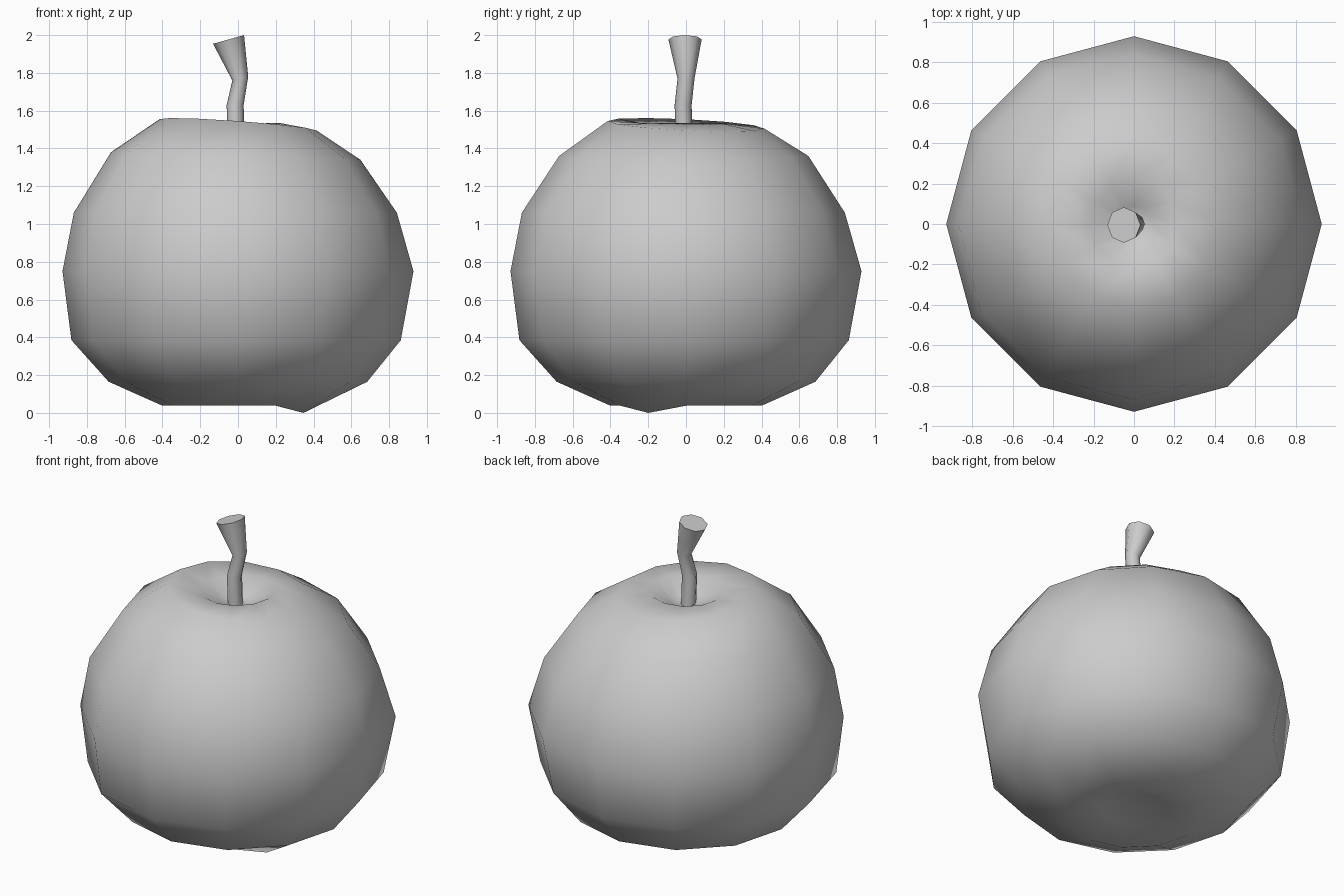
import bpy, bmesh
from math import cos, sin, pi

if "Cube" in bpy.data.objects:
    bpy.data.objects.remove(bpy.data.objects["Cube"])


def skin_rings(name, rings, bottom=None, top=None):
    """Bridge equal-length vertex rings; close ends with a pole point or an n-gon."""
    bm = bmesh.new()
    vr = [[bm.verts.new(p) for p in ring] for ring in rings]
    n = len(vr[0])
    for a, b in zip(vr, vr[1:]):
        for i in range(n):
            j = (i + 1) % n
            bm.faces.new((a[i], a[j], b[j], b[i]))
    for ring, pole in ((vr[0], bottom), (vr[-1], top)):
        if pole is None:
            bm.faces.new(ring)
        else:
            p = bm.verts.new(pole)
            for i in range(n):
                bm.faces.new((ring[i], ring[(i + 1) % n], p))
    bmesh.ops.recalc_face_normals(bm, faces=bm.faces[:])
    me = bpy.data.meshes.new(name)
    bm.to_mesh(me)
    bm.free()
    ob = bpy.data.objects.new(name, me)
    bpy.context.collection.objects.link(ob)
    return ob


def smooth(ob, angle):
    bpy.ops.object.select_all(action='DESELECT')
    ob.select_set(True)
    bpy.context.view_layer.objects.active = ob
    bpy.ops.object.shade_smooth_by_angle(angle=angle)


# Fruit body: 12-sided lathe, slightly lopsided
# radius, height, radius skew, height skew along x, height skew along y
profile = [
    (0.19, 0.07, 0.00, 0.00, 0.00),
    (0.40, 0.038, 0.00, 0.00, 0.00),
    (0.685, 0.165, 0.00, 0.00, 0.00),
    (0.872, 0.385, 0.01, 0.00, 0.00),
    (0.929, 0.75, 0.00, 0.00, 0.00),
    (0.855, 1.06, 0.014, 0.00, 0.00),
    (0.66, 1.36, 0.012, -0.02, 0.00),
    (0.415, 1.525, 0.00, -0.03, -0.02),
    (0.22, 1.53, 0.00, 0.005, 0.00),
    (0.09, 1.46, 0.00, 0.00, 0.00),
]
SIDES = 12
rings = []
for k, (r, z, skew, zx, zy) in enumerate(profile):
    ring = []
    for i in range(SIDES):
        a = 2 * pi * i / SIDES
        rr = r - skew * (cos(a) + sin(a))
        h = z + zx * cos(a) + zy * sin(a)
        if k == 1 and i == 11:      # one low lobe the fruit rests on
            h = 0.0
        ring.append((rr * cos(a), rr * sin(a), h))
    rings.append(ring)
body = skin_rings("fruit_body", rings, bottom=(0, 0, 0.10), top=(0, 0, 1.43))
smooth(body, pi)

# Stem: bent, flared, with a slanted cut top
# centre x, centre y, height, radius x, radius y, slope
stem_profile = [
    (-0.01, -0.01, 1.40, 0.045, 0.045, 0.0),
    (-0.015, -0.015, 1.63, 0.045, 0.045, 0.0),
    (0.012, 0.0, 1.77, 0.042, 0.045, 0.25),
    (-0.05, -0.005, 1.977, 0.082, 0.088, 0.28),
]
stem_rings = []
for cx, cy, z, rx, ry, slope in stem_profile:
    stem_rings.append([(cx + rx * cos(a), cy + ry * sin(a), z + slope * rx * cos(a))
                       for a in (2 * pi * i / 8 for i in range(8))])
stem = skin_rings("stem", stem_rings)
smooth(stem, pi / 3)
